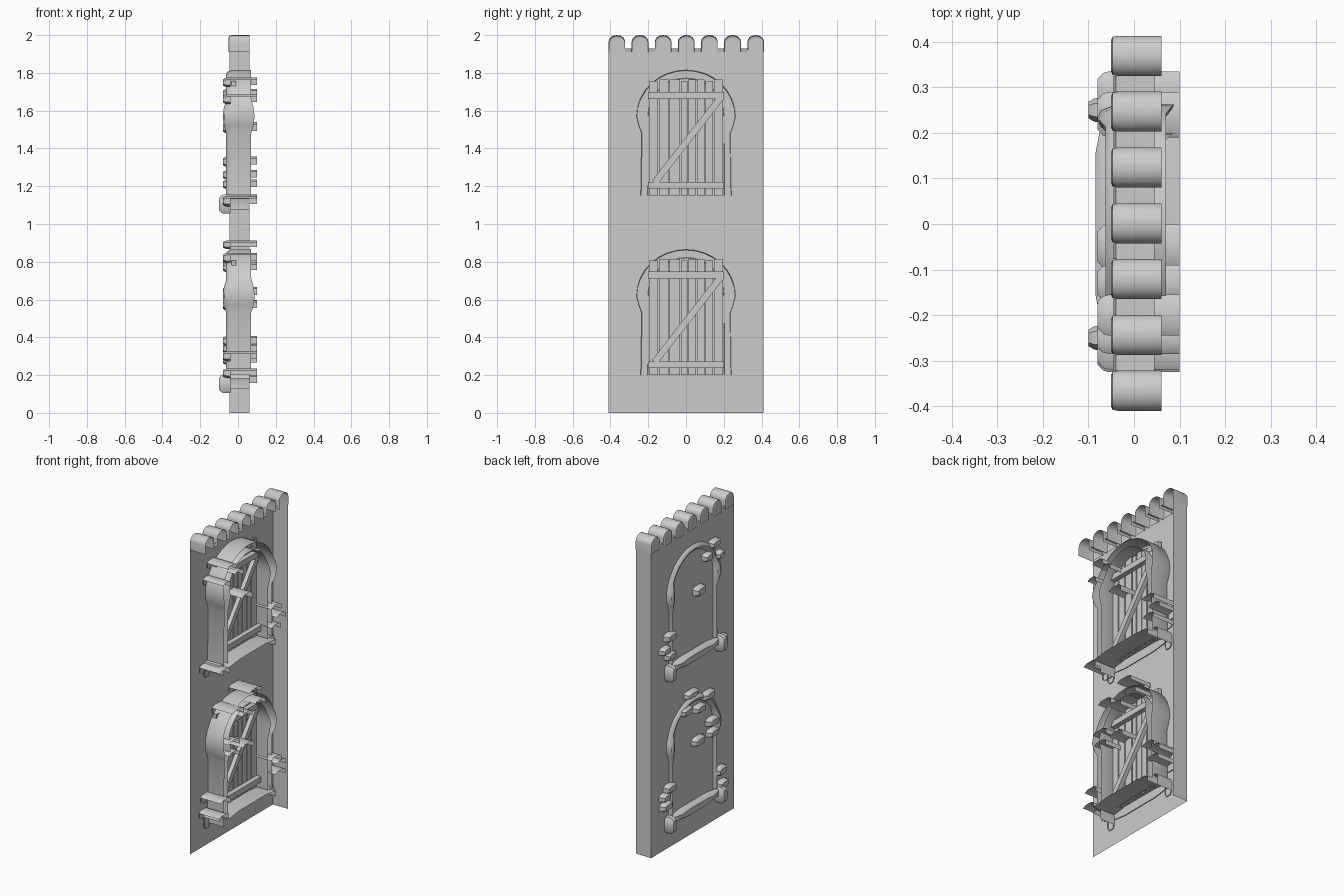
import bpy, bmesh, math

if "Cube" in bpy.data.objects:
    bpy.data.objects.remove(bpy.data.objects["Cube"])


def finish(name, bm, smooth=True):
    me = bpy.data.meshes.new(name)
    bm.to_mesh(me)
    bm.free()
    ob = bpy.data.objects.new(name, me)
    bpy.context.collection.objects.link(ob)
    if smooth:
        bpy.ops.object.select_all(action='DESELECT')
        ob.select_set(True)
        bpy.context.view_layer.objects.active = ob
        bpy.ops.object.shade_smooth_by_angle(angle=math.radians(40))
    return ob


def grid(bm, rows, keep=None):
    """Skin neighbouring rows of points with quads."""
    vs = [[bm.verts.new(p) for p in r] for r in rows]
    for i in range(len(vs) - 1):
        for j in range(len(vs[i]) - 1):
            bm.faces.new((vs[i][j], vs[i][j + 1], vs[i + 1][j + 1], vs[i + 1][j]))
    return vs


def relief(name, y, z, w, h, x_back=-0.08, x_open=0.1):
    """Pillowed block: rounded back cap, then only its top and +y side run on to the open side."""
    c = 0.22
    out = [(-.5, -.5 + c), (-.5 + c, -.5), (.5 - c, -.5), (.5, -.5 + c),
           (.5, .5 - c), (.5 - c, .5), (-.5 + c, .5), (-.5, .5 - c)]
    bm = bmesh.new()
    rings = []
    for x, s in ((x_back, .65), (x_back + .012, .92), (x_back + .025, 1), (-.04, 1), (x_open, 1)):
        rings.append([bm.verts.new((x, y + a * w * s, z + b * h * s)) for a, b in out])
    bm.faces.new(rings[0])
    for i in range(4):
        for j in range(8):
            if i == 3 and j not in (3, 4, 5, 6):
                continue
            k = (j + 1) % 8
            bm.faces.new((rings[i][j], rings[i + 1][j], rings[i + 1][k], rings[i][k]))
    loose = [v for v in bm.verts if not v.link_faces]
    bmesh.ops.delete(bm, geom=loose, context='VERTS')
    return finish(name, bm)


def open_board(name, a, b, width, x0, x1):
    """Board between two (y, z) points: broad face plus its two long edges."""
    dy, dz = b[0] - a[0], b[1] - a[1]
    n = math.hypot(dy, dz)
    ny, nz = -dz / n * width / 2, dy / n * width / 2
    rows = [[(x0, p[0] - ny, p[1] - nz), (x1, p[0] - ny, p[1] - nz),
             (x1, p[0] + ny, p[1] + nz), (x0, p[0] + ny, p[1] + nz)] for p in (a, b)]
    bm = bmesh.new()
    grid(bm, rows)
    return finish(name, bm, False)


# wall panel: broad back face and one end, open towards +x
bm = bmesh.new()
grid(bm, [[(-.045, -.41, z), (-.045, .41, z), (.06, .41, z)] for z in (0, 1.92)])
finish("wall_panel", bm, False)

# rounded coping stones along the top, with a low strip between them
for i in range(7):
    yc = -.366 + i * .1225
    prof = [(-.044, 1.91), (-.044, 1.965)]
    prof += [(-.044 * math.cos(math.pi * k / 8), 1.965 + .035 * math.sin(math.pi * k / 8)) for k in range(1, 8)]
    prof += [(.044, 1.965), (.044, 1.91)]
    bm = bmesh.new()
    rows = [[(x, yc + y * s, 1.91 + (z - 1.91) * t) for y, z in prof]
            for x, s, t in ((-.05, .8, .82), (-.047, .95, .95), (-.035, 1, 1), (.06, 1, 1))]
    vs = grid(bm, rows)
    bm.faces.new(vs[0])
    finish("coping_stone", bm)
    if i < 6:
        bm = bmesh.new()
        grid(bm, [[(-.045, yc + d, 1.91), (-.04, yc + d, 1.93), (.045, yc + d, 1.93)] for d in (.044, .0785)])
        finish("coping_gap", bm, False)


def window(base, stones):
    # arched surround: (inner, outer) points swept up one jamb, round and down the other
    left = [(-.2, 0, -.24, 0, 0), (-.2, .33, -.235, .33, 0), (-.2, .38, -.25, .37, .012), (-.2, .42, -.262, .42, .018)]
    arch = []
    for k in range(1, 16):
        t = math.pi * (1 - k / 16)
        arch.append((.2 * math.cos(t), .42 + .2 * math.sin(t), .262 * math.cos(t), .42 + .245 * math.sin(t),
                     .012 if k in (1, 15) else 0))
    right = [(-a, b, -c, d, e) for a, b, c, d, e in reversed(left)]
    rows = []
    for a, b, c, d, e in left + arch + right:
        def mix(x, f):
            return (x, a + (c - a) * f, base + b + (d - b) * f)
        rows.append([mix(.07 + e, 0), mix(-.04, 0), mix(-.055 - e, .2), mix(-.063 - e, .5),
                     mix(-.055 - e, .8), mix(-.04, 1), mix(.07 + e, 1)])
    bm = bmesh.new()
    grid(bm, rows)
    finish("arched_surround", bm)

    # sill and its two brackets
    relief("sill", 0, base - .025, .47, .06, -.085, .1)
    for s in (-1, 1):
        relief("sill_bracket", s * .25, base - .045, .055, .1, -.1, .06)

    # plank shutter with ledges and diagonal brace
    edges = [-.2, -.147, -.09, -.03, .01, .055, .1, .145, .2]
    for i in range(8):
        a, b = edges[i], edges[i + 1]
        m = (a + b) / 2
        top = base + (.615 if i % 3 else .607)
        open_board("plank", (m, base), (m, top), b - a - .006, -.035, -.01)
    open_board("lower_ledge", (-.2, base + .055), (.2, base + .055), .035, -.01, .02)
    open_board("upper_ledge", (-.2, base + .53), (.2, base + .53), .035, -.01, .02)
    open_board("diagonal_brace", (-.165, base + .07), (.185, base + .52), .035, -.01, .015)

    # scattered accent stones
    for y, z, w, h in stones:
        relief("accent_stone", y, z, w, h)


window(1.15, [(-.2, 1.75, .09, .05), (-.13, 1.69, .08, .05), (-.25, 1.66, .07, .05), (-.05, 1.51, .1, .06),
              (.24, 1.33, .1, .055), (.29, 1.26, .09, .05), (.24, 1.21, .09, .05), (-.27, 1.12, .1, .055)])
window(.2, [(.03, .89, .12, .045), (-.14, .82, .11, .055), (.08, .8, .1, .05), (-.05, .77, .1, .05),
            (-.18, .64, .11, .055), (-.18, .57, .1, .05), (-.04, .57, .11, .055), (.24, .38, .1, .055),
            (.29, .34, .09, .05), (.28, .28, .1, .05), (-.26, .3, .1, .055), (-.28, .21, .09, .05)])
